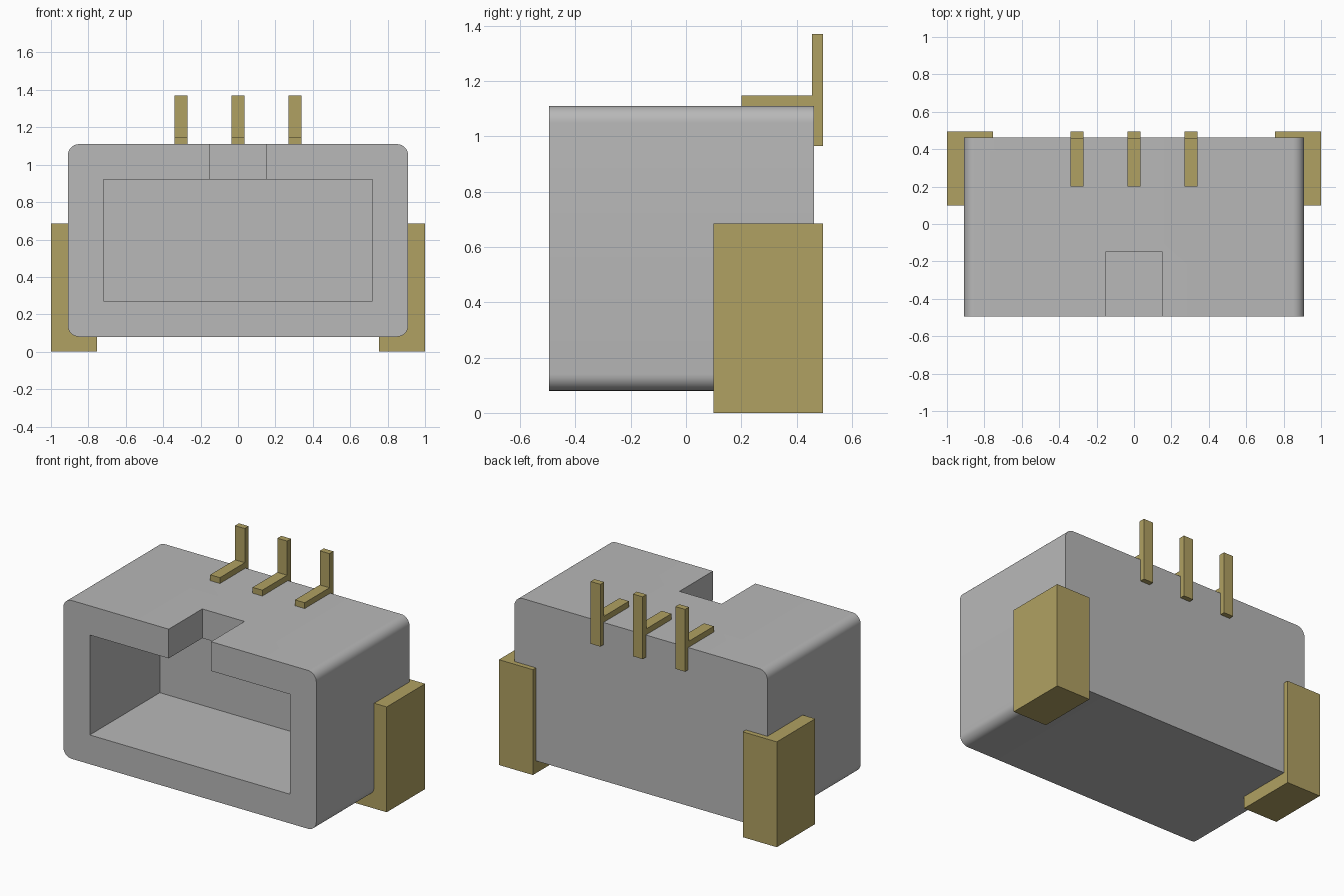
import bpy, bmesh, math

default = bpy.data.objects.get("Cube")
if default:
    bpy.data.objects.remove(default, do_unlink=True)


def material(name, rgb):
    m = bpy.data.materials.new(name)
    m.use_nodes = True
    m.diffuse_color = (*rgb, 1)
    m.node_tree.nodes["Principled BSDF"].inputs["Base Color"].default_value = (*rgb, 1)
    return m


grey = material("grey plastic", (0.48, 0.48, 0.48))
brass = material("brass", (0.434, 0.356, 0.122))


def box(bm, x, y, z):
    """Add a box spanning the given (low, high) ranges."""
    verts = bmesh.ops.create_cube(bm, size=1)["verts"]
    for v in verts:
        for i, (lo, hi) in enumerate((x, y, z)):
            v.co[i] = lo if v.co[i] < 0 else hi
    return verts


def finish(bm, name, mat):
    mesh = bpy.data.meshes.new(name)
    bm.to_mesh(mesh)
    bm.free()
    mesh.materials.append(mat)
    obj = bpy.data.objects.new(name, mesh)
    bpy.context.collection.objects.link(obj)
    return obj


def box_object(name, mat, x, y, z):
    bm = bmesh.new()
    box(bm, x, y, z)
    return finish(bm, name, mat)


# Housing: block with the four long edges rounded
FRONT, BACK, TOP = -0.495, 0.463, 1.11
bm = bmesh.new()
box(bm, (-0.91, 0.91), (FRONT, BACK), (0.08, TOP))
long_edges = [e for e in bm.edges if abs(e.verts[0].co.y - e.verts[1].co.y) > 0.5]
bmesh.ops.bevel(bm, geom=long_edges, offset=0.06, segments=8, profile=0.5, affect='EDGES')
housing = finish(bm, "housing", grey)

# Socket opening and key notch cut from the housing
cutters = [
    box_object("socket_cutter", grey, (-0.72, 0.72), (FRONT - 0.1, 0.225), (0.27, 0.92)),
    box_object("notch_cutter", grey, (-0.152, 0.152), (FRONT - 0.2, -0.15), (0.8, TOP + 0.2)),
]
for cutter in cutters:
    mod = housing.modifiers.new(cutter.name, 'BOOLEAN')
    mod.operation = 'DIFFERENCE'
    mod.solver = 'EXACT'
    mod.object = cutter
    cutter.hide_render = True
bpy.context.view_layer.update()
cut = bpy.data.meshes.new_from_object(housing.evaluated_get(bpy.context.evaluated_depsgraph_get()))
housing.modifiers.clear()
housing.data = cut
for cutter in cutters:
    bpy.data.objects.remove(cutter, do_unlink=True)

bpy.ops.object.select_all(action='DESELECT')
housing.select_set(True)
bpy.context.view_layer.objects.active = housing
bpy.ops.object.shade_smooth_by_angle(angle=math.radians(30))

# Mounting tabs wrapped round the rear lower corners
for side, name in ((1, "left_mounting_tab"), (-1, "right_mounting_tab")):
    box_object(name, brass, sorted((side * 0.755, side)), (0.10, 0.495), (0, 0.685))

# Contact pins: one T-shaped outline extruded sideways
outline = [(0.2, 1.10), (0.455, 1.10), (0.455, 0.965), (0.495, 0.965),
           (0.495, 1.37), (0.455, 1.37), (0.455, 1.148), (0.2, 1.148)]
for name, cx in (("right_pin", -0.305), ("middle_pin", 0), ("left_pin", 0.305)):
    bm = bmesh.new()
    face = bm.faces.new([bm.verts.new((cx - 0.035, y, z)) for y, z in outline])
    ext = bmesh.ops.extrude_face_region(bm, geom=[face])["geom"]
    bmesh.ops.translate(bm, vec=(0.07, 0, 0),
                        verts=[v for v in ext if isinstance(v, bmesh.types.BMVert)])
    bmesh.ops.recalc_face_normals(bm, faces=bm.faces)
    finish(bm, name, brass)
